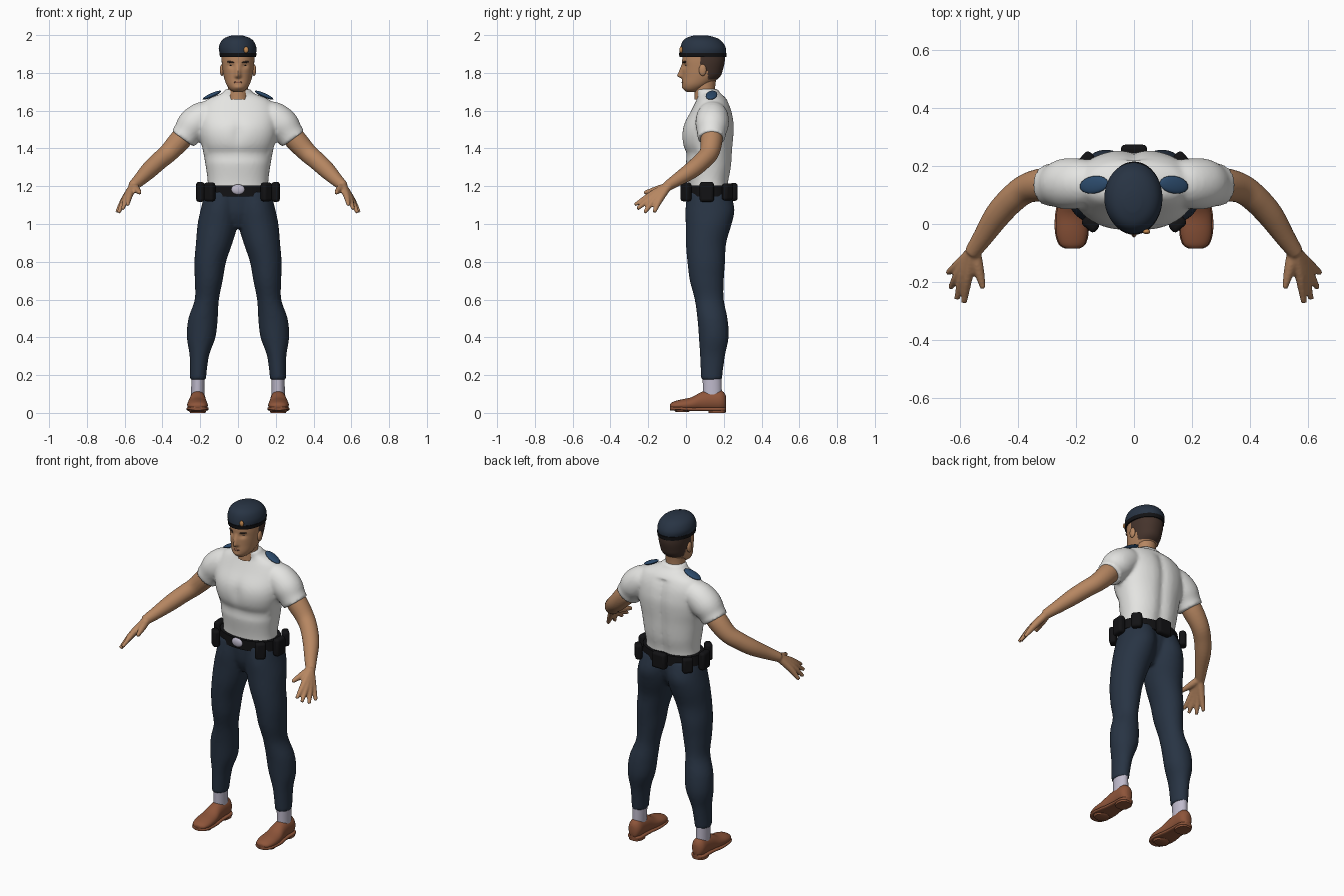
import bpy, bmesh
from math import sin, cos, pi, exp, radians, atan2
from mathutils import Vector, Matrix

cube = bpy.data.objects.get("Cube")
if cube:
    bpy.data.objects.remove(cube)


def material(name, r, g, b):
    m = bpy.data.materials.new(name)
    m.use_nodes = True
    m.diffuse_color = (r, g, b, 1)
    bsdf = m.node_tree.nodes["Principled BSDF"]
    bsdf.inputs["Base Color"].default_value = (r, g, b, 1)
    bsdf.inputs["Roughness"].default_value = 0.8
    return m


SHIRT = material("white cotton", .78, .78, .76)
NAVY = material("navy cloth", .021, .034, .057)
BLUE = material("blue cloth", .025, .07, .15)
SKIN = material("skin", .47, .24, .12)
LIP = material("lip", .3, .12, .07)
HAIR = material("dark brown hair", .06, .034, .025)
BLACK = material("black leather", .006, .006, .007)
BROWN = material("brown leather", .27, .09, .042)
LILAC = material("pale lilac", .52, .49, .6)
GOLD = material("gold", .55, .25, .08)
UP, BACK = Vector((0, 0, 1)), Vector((0, 1, 0))


def spline(pts, steps):
    """Smooth curve through tuples of any length."""
    out = []
    for i in range(len(pts) - 1):
        a, b, c, d = pts[max(i - 1, 0)], pts[i], pts[i + 1], pts[min(i + 2, len(pts) - 1)]
        for k in range(steps):
            t = k / steps
            out.append([q + t / 2 * (r - p + t * (2 * p - 5 * q + 4 * r - s + t * (3 * q - p - 3 * r + s)))
                        for p, q, r, s in zip(a, b, c, d)])
    return out + [list(pts[-1])]


def loft(bm, pts, s=1, axis=None, n=28, steps=4, e=1.0):
    """Rings x, y, z, radius, cross radius; s = -1 mirrors; e < 1 squares the ring."""
    rows = spline(pts, steps)
    rings = []
    for i, row in enumerate(rows):
        t = axis or (Vector(rows[min(i + 1, len(rows) - 1)][:3]) - Vector(rows[max(i - 1, 0)][:3])).normalized()
        u = t.cross(Vector((1, 0, 0))).normalized()
        v = t.cross(u)
        ring = []
        for k in range(n):
            c, d = cos(2 * pi * k / n), sin(2 * pi * k / n)
            c, d = [(abs(w) ** e) * (1 if w > 0 else -1) for w in (c, d)]
            p = Vector(row[:3]) + u * c * row[3] + v * d * row[-1]
            ring.append(bm.verts.new((p.x * s, p.y, p.z)))
        rings.append(ring)
    for r, q in zip(rings, rings[1:]):
        for k in range(n):
            bm.faces.new((r[k], r[(k + 1) % n], q[(k + 1) % n], q[k]))
    bm.faces.new(rings[0][::-1])
    bm.faces.new(rings[-1])


def ball(bm, loc, size, rot=None):
    m = Matrix.Translation(loc) @ (rot or Matrix()) @ Matrix.Diagonal((*size, 1))
    bmesh.ops.create_uvsphere(bm, u_segments=20, v_segments=12, radius=1, matrix=m)


def finish(name, bm, *mats, voxel=None, bevel=None):
    bmesh.ops.recalc_face_normals(bm, faces=bm.faces)
    me = bpy.data.meshes.new(name)
    for f in bm.faces:
        f.smooth = True
    bm.to_mesh(me)
    bm.free()
    me.set_sharp_from_angle(angle=radians(50))
    ob = bpy.data.objects.new(name, me)
    bpy.context.scene.collection.objects.link(ob)
    for m in mats:
        me.materials.append(m)
    if voxel:
        r = ob.modifiers.new("blend", 'REMESH')
        r.mode, r.voxel_size, r.use_smooth_shade = 'VOXEL', voxel, True
        w = ob.modifiers.new("soften", 'SMOOTH')
        w.factor, w.iterations = .5, 4
    if bevel:
        b = ob.modifiers.new("round", 'BEVEL')
        b.width, b.segments = bevel, 3
    return ob


def part(name, mat, build, both=False, **kw):
    bm = bmesh.new()
    for s in ((1, -1) if both else (1,)):
        build(bm, s)
    return finish(name, bm, mat, **kw)


# Trousers: two legs blended with a pelvis
bm = bmesh.new()
leg = [(.212, .135, .175, .055, .042), (.205, .14, .3, .066, .051), (.195, .147, .4, .079, .076),
       (.185, .14, .5, .08, .078), (.165, .123, .6, .077, .064), (.155, .11, .7, .09, .074),
       (.147, .107, .8, .1, .084), (.126, .106, .9, .107, .097), (.107, .12, 1, .122, .107),
       (.095, .127, 1.08, .13, .102), (.08, .12, 1.17, .113, .095)]
for s in (1, -1):
    loft(bm, leg, s, UP)
loft(bm, [(0, .11, .98, .06, .03), (0, .115, 1.06, .1, .12), (0, .12, 1.17, .112, .17)], 1, UP)
finish("trousers", bm, NAVY, voxel=.01)

# Shirt: torso with breastbone and spine grooves, blended with short sleeves
bm = bmesh.new()
loft(bm, [(0, .12, 1.15, .105, .165), (0, .12, 1.22, .107, .16), (0, .122, 1.3, .12, .17),
          (0, .117, 1.4, .132, .188), (0, .116, 1.47, .139, .205), (0, .122, 1.53, .134, .21),
          (0, .135, 1.6, .108, .205), (0, .137, 1.65, .085, .175), (0, .132, 1.675, .07, .13),
          (0, .12, 1.692, .062, .085), (0, .11, 1.715, .058, .066)], 1, UP, n=48, e=.88)
for v in bm.verts:
    x, y, z = v.co
    ridge = exp(-((x / .03) ** 2))
    if y < .1:
        v.co.y += .012 * ridge * exp(-((z - 1.48) / .07) ** 2)
        v.co.y += .014 * exp(-((z - 1.37) / .03) ** 2) * (abs(x) < .17)
    elif z < 1.64:
        v.co.y -= .014 * ridge
for s in (1, -1):
    loft(bm, [(.12, .14, 1.575, .07), (.18, .14, 1.565, .085), (.235, .138, 1.525, .088),
              (.27, .135, 1.48, .076), (.292, .135, 1.45, .074)], s)
finish("shirt", bm, SHIRT, voxel=.01)


# Bare arms with palm and fingers
def arm(bm, s):
    loft(bm, [(.24, .135, 1.52, .058), (.31, .135, 1.44, .058), (.37, .122, 1.375, .051),
              (.42, .085, 1.332, .048), (.47, .03, 1.285, .045), (.52, -.045, 1.235, .035),
              (.558, -.1, 1.2, .027)], s)
    knuckles = ((.573, -.185, 1.155), (.588, -.18, 1.142), (.6, -.166, 1.13), (.607, -.143, 1.122))
    tips = ((.585, -.272, 1.1), (.61, -.258, 1.08), (.632, -.22, 1.06), (.641, -.168, 1.062))
    for k, t in zip(knuckles, tips):
        loft(bm, [(.553, -.093, 1.203, .022), (*k, .018), (*t, .01)], s, n=12)
    loft(bm, [(.55, -.09, 1.2, .022), (.537, -.15, 1.183, .02), (.519, -.222, 1.165, .01)], s, n=12)


part("arms", SKIN, arm, both=True, voxel=.006)

# Neck
part("neck", SKIN, lambda bm, s: loft(bm, [(0, .1, 1.66, .056), (0, .1, 1.72, .054), (0, .105, 1.79, .058)], 1, UP))

# Head with nose, eye sockets and cropped hair
bm = bmesh.new()
loft(bm, [(0, .03, 1.7, .028, .025), (0, .037, 1.715, .049, .045), (0, .055, 1.74, .075, .062),
          (0, .08, 1.78, .1, .075), (0, .088, 1.82, .108, .082), (0, .093, 1.87, .113, .087),
          (0, .093, 1.92, .105, .085), (0, .09, 1.96, .07, .06)], 1, UP, n=96, steps=8, e=.93)
for v in bm.verts:
    x, y, z = v.co
    if y < .05:
        nose = max(0, min((1.85 - z) / .065, (z - 1.768) / .014, 1))
        v.co.y -= .027 * nose * exp(-(x / .014) ** 2)
        v.co.y += .01 * exp(-((abs(x) - .036) / .018) ** 2 - ((z - 1.838) / .013) ** 2)
        v.co.y -= .006 * exp(-(x / .025) ** 2 - ((z - 1.722) / .012) ** 2)
for f in bm.faces:
    c = f.calc_center_median()
    if c.z > 1.765 and (c.y > .115 or (c.z > 1.81 and c.y > .078)):
        f.material_index = 1
finish("head", bm, SKIN, HAIR)

# Face details
part("ears", SKIN, lambda bm, s: ball(bm, (s * .085, .088, 1.815), (.011, .02, .031)), both=True)
part("eyebrows", HAIR, lambda bm, s: ball(bm, (s * .038, -.008, 1.857), (.021, .007, .005),
                                          Matrix.Rotation(s * .35, 4, 'Z') @ Matrix.Rotation(-s * .12, 4, 'Y')), both=True)
part("eyes", BLACK, lambda bm, s: ball(bm, (s * .036, .003, 1.838), (.013, .006, .005),
                                       Matrix.Rotation(s * .35, 4, 'Z')), both=True)
part("mouth", LIP, lambda bm, s: ball(bm, (0, -.017, 1.75), (.022, .006, .006)))

# Cap with leather band and badge
part("cap", NAVY, lambda bm, s: loft(bm, [
    (0, .088, 1.895, .122, .094), (-.002, .09, 1.93, .121, .1), (-.003, .086, 1.965, .105, .088),
    (-.004, .082, 1.986, .078, .064), (-.005, .078, 1.998, .035, .028)], 1, UP, n=40))
part("cap_band", BLACK, lambda bm, s: loft(bm, [(0, .089, 1.884, .124, .096), (0, .089, 1.906, .126, .098)], 1, UP, n=40))
part("cap_badge", GOLD, lambda bm, s: ball(bm, (.043, -.026, 1.922), (.013, .009, .017)))

# Shoulder tabs lying along the shoulder slope
part("shoulder_tabs", BLUE, lambda bm, s: ball(
    bm, (s * .138, .135, 1.682), (.054, .03, .011),
    Matrix.Rotation(s * .42, 4, 'Y') @ Matrix.Rotation(-s * .15, 4, 'Z')), both=True)

# Belt, buckle and pouches set around it
part("belt", BLACK, lambda bm, s: loft(bm, [(0, .12, 1.145, .126, .186), (0, .12, 1.205, .124, .183)],
                                       1, UP, n=48, steps=1, e=.95))
part("buckle", LILAC, lambda bm, s: ball(bm, (0, -.008, 1.183), (.036, .012, .027)))
bm = bmesh.new()
for s in (1, -1):
    for x, y, w, h in ((.15, .0, .06, .1), (.2, .11, .075, .105), (.165, .22, .06, .09)):
        turn = Matrix.Rotation(atan2((y - .12) / .125, s * x / .185) + pi / 2, 4, 'Z')
        bmesh.ops.create_cube(bm, size=1, matrix=Matrix.Translation((s * x, y, 1.17)) @ turn
                              @ Matrix.Diagonal((w, .04, h, 1)))
bmesh.ops.create_cube(bm, size=1, matrix=Matrix.Translation((0, .253, 1.17)) @ Matrix.Diagonal((.09, .04, .095, 1)))
finish("belt_pouches", bm, BLACK, bevel=.014)

# Socks
part("socks", LILAC, lambda bm, s: loft(bm, [(.213, .14, .08, .05, .035), (.212, .138, .2, .05, .035)], s, UP), both=True)

# Shoes: upper, sole and heel
upper = [(.213, -.085, .036, .01, .02), (.213, -.07, .037, .021, .042), (.214, -.03, .04, .03, .054),
         (.215, .03, .046, .037, .053), (.214, .08, .058, .052, .045), (.213, .13, .065, .056, .042),
         (.213, .18, .065, .056, .041), (.213, .203, .06, .046, .03), (.213, .212, .058, .03, .015)]


def shoe(bm, s):
    loft(bm, upper, s, BACK)
    for v in bm.verts:
        v.co.z = max(v.co.z, .02)


def sole(bm, s):
    loft(bm, [(x, y, .019 + .004 * (y < 0), .01, b + .004) for x, y, z, a, b in upper], s, BACK, e=.6)
    loft(bm, [(.213, .165, 0, .045, .041), (.213, .165, .025, .047, .043)], s, UP, steps=1, e=.8)
    loft(bm, [(.214, -.02, .004, .035, .042), (.214, -.02, .02, .05, .052)], s, UP, steps=1)


part("shoes", BROWN, shoe, both=True)
part("soles", BROWN, sole, both=True)
